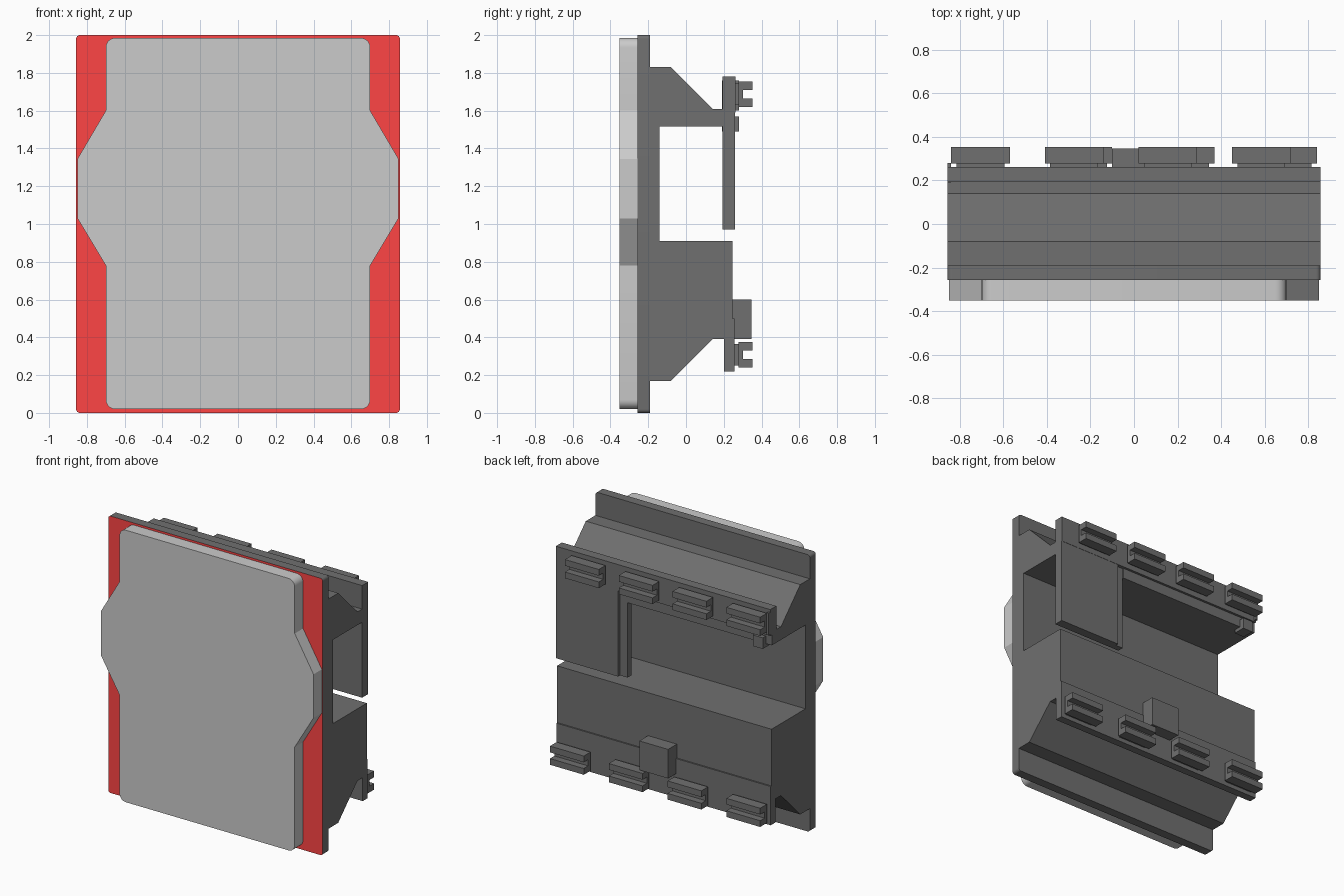
import bpy, bmesh, math

if "Cube" in bpy.data.objects:
    bpy.data.objects.remove(bpy.data.objects["Cube"])

def material(name, color):
    m = bpy.data.materials.new(name)
    m.diffuse_color = (*color, 1)
    m.use_nodes = True
    m.node_tree.nodes["Principled BSDF"].inputs["Base Color"].default_value = m.diffuse_color
    return m

BLACK = material("black_plastic", (0.16, 0.16, 0.16))
RED = material("red_face", (1.0, 0.06, 0.06))

def prism(name, pts, lo, hi, axis, mat=BLACK):
    """Extrude a 2D profile: axis 'x' takes (y, z) points, axis 'y' takes (x, z)."""
    place = (lambda p, t: (t, p[0], p[1])) if axis == 'x' else (lambda p, t: (p[0], t, p[1]))
    bm = bmesh.new()
    a = [bm.verts.new(place(p, lo)) for p in pts]
    b = [bm.verts.new(place(p, hi)) for p in pts]
    bm.faces.new(a)
    bm.faces.new(b[::-1])
    n = len(pts)
    for i in range(n):
        bm.faces.new((a[i], b[i], b[(i + 1) % n], a[(i + 1) % n]))
    bmesh.ops.recalc_face_normals(bm, faces=bm.faces)
    me = bpy.data.meshes.new(name)
    bm.to_mesh(me)
    bm.free()
    ob = bpy.data.objects.new(name, me)
    bpy.context.collection.objects.link(ob)
    if mat:
        me.materials.append(mat)
    return ob

def box(name, x, y, z):
    return prism(name, [(y[0], z[0]), (y[1], z[0]), (y[1], z[1]), (y[0], z[1])], *x, 'x')

def smooth(ob):
    bpy.ops.object.select_all(action='DESELECT')
    ob.select_set(True)
    bpy.context.view_layer.objects.active = ob
    bpy.ops.object.shade_smooth_by_angle(angle=math.radians(30))

def corner(cx, cz, r, start, n=6):
    return [(cx + r * math.cos(start + math.pi / 2 * i / n),
             cz + r * math.sin(start + math.pi / 2 * i / n)) for i in range(n + 1)]

W = 0.857

# Grey front panel with wider waist, right half mirrored to the left
half = (corner(0.65, 0.07, 0.05, -math.pi / 2)
        + [(0.70, 0.78), (0.85, 1.03), (0.85, 1.345), (0.70, 1.60)]
        + corner(0.65, 1.935, 0.05, 0))
panel = prism("front_panel", half + [(-x, z) for x, z in reversed(half)],
              -0.352, -0.255, 'y', None)
smooth(panel)

# Backing plate, red on its front face
half = corner(W - 0.02, 0.02, 0.02, -math.pi / 2) + corner(W - 0.02, 1.98, 0.02, 0)
plate = prism("backing_plate", half + [(-x, z) for x, z in reversed(half)], -0.257, -0.19, 'y')
plate.data.materials.append(RED)
for f in plate.data.polygons:
    if f.normal.y < -0.9:
        f.material_index = 1
smooth(plate)

# Housing: upper bracket, rail slot wall and lower block in one profile
prism("housing", [(-0.19, 0.17), (-0.08, 0.17), (0.14, 0.39), (0.20, 0.39), (0.20, 0.22),
                  (0.257, 0.22), (0.257, 0.50), (0.247, 0.50), (0.247, 0.91), (-0.14, 0.91),
                  (-0.14, 1.515), (0.193, 1.515), (0.193, 1.59), (0.262, 1.59), (0.262, 1.78),
                  (0.193, 1.78), (0.193, 1.61), (0.14, 1.61), (-0.08, 1.83), (-0.19, 1.83)],
      -W, W, 'x')

# Rail lock tab hanging at one end, with its stepped edge
box("lock_tab", (0.36, W), (0.193, 0.26), (0.97, 1.60))
box("lock_tab_step", (0.30, 0.36), (0.193, 0.238), (0.97, 1.60))
box("bracket_lip", (-W, 0.30), (0.19, 0.245), (1.515, 1.60))
box("small_catch", (-0.81, -0.73), (0.19, 0.28), (1.49, 1.57))
box("end_rib", (-W, -0.84), (0.19, 0.28), (1.60, 1.76))

# Terminal clips: slotted bars on narrower stems, an upper and a lower row
def clip(name, x, z):
    prism(name, [(0.277, z), (0.353, z), (0.353, z + 0.045), (0.303, z + 0.045),
                 (0.303, z + 0.09), (0.353, z + 0.09), (0.353, z + 0.135), (0.277, z + 0.135)],
          x - 0.135, x + 0.135, 'x')
    box(name + "_stem", (x - 0.11, x + 0.11), (0.25, 0.28), (z + 0.01, z + 0.125))

for i in range(4):
    clip(f"upper_clip_{i + 1}", -0.705 + 0.43 * i, 1.62)
    clip(f"lower_clip_{i + 1}", -0.705 + 0.47 * i, 0.24)

# Release block above the lower clips
box("release_block", (-0.10, 0.13), (0.24, 0.347), (0.39, 0.60))
